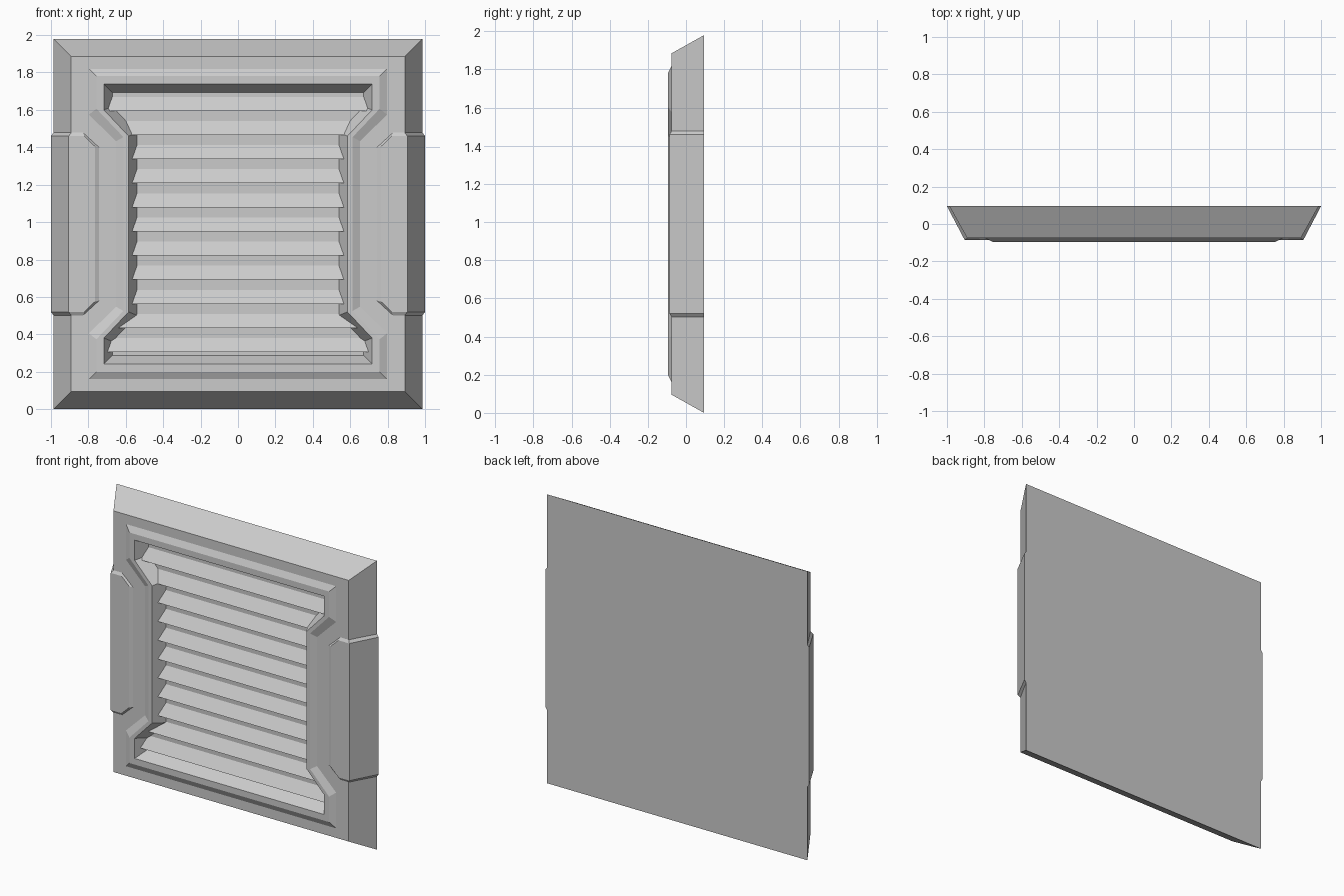
import bpy, bmesh

if "Cube" in bpy.data.objects:
    bpy.data.objects.remove(bpy.data.objects["Cube"])

CZ = 0.99          # mirror height of the panel
FACE, LIP, DEEP, BACK = -0.075, -0.095, -0.01, 0.095


def new_object(name, bm):
    bmesh.ops.recalc_face_normals(bm, faces=bm.faces)
    mesh = bpy.data.meshes.new(name)
    bm.to_mesh(mesh)
    bm.free()
    obj = bpy.data.objects.new(name, mesh)
    bpy.context.collection.objects.link(obj)
    return obj


def ring(y, quarter):
    """Mirror an upper-right run of (x, z) points into a closed ring."""
    right = quarter + [(x, 2 * CZ - z) for x, z in reversed(quarter)]
    full = right + [(-x, z) for x, z in reversed(right)]
    return [(x, y, z) for x, z in full]


def loft(name, rings):
    bm = bmesh.new()
    vr = [[bm.verts.new(p) for p in r] for r in rings]
    n = len(vr[0])
    for a, b in zip(vr, vr[1:]):
        for i in range(n):
            j = (i + 1) % n
            bm.faces.new((a[i], a[j], b[j], b[i]))
    bm.faces.new(vr[0])
    bm.faces.new(vr[-1])
    return new_object(name, bm)


# Panel: bevelled frame, raised lip and tapered opening as one loft
mouth = ring(LIP, [(0.717, 1.738), (0.717, 1.60), (0.585, 1.46)])
floor = ring(DEEP, [(0.672, 1.693), (0.672, 1.618), (0.54, 1.478)])
loft("vent_frame", [
    ring(BACK, [(0.987, 1.98), (0.987, 1.575), (0.987, 1.432)]),
    ring(FACE, [(0.892, 1.885), (0.892, 1.575), (0.892, 1.432)]),
    ring(FACE, [(0.797, 1.82), (0.797, 1.575), (0.652, 1.432)]),
    ring(LIP, [(0.757, 1.78), (0.757, 1.606), (0.613, 1.455)]),
    mouth,
    floor,
])

# Louver slats: wedges trimmed to the tapered opening
bm = bmesh.new()
for i in range(11):
    z = 0.305 + 0.129 * i
    profile = [(-0.06, z), (0.0, z), (0.0, z + 0.075), (DEEP, z + 0.075)]
    ends = [[bm.verts.new((x, y, h)) for y, h in profile] for x in (-0.8, 0.8)]
    for end in ends:
        bm.faces.new(end)
    for k in range(4):
        m = (k + 1) % 4
        bm.faces.new((ends[0][k], ends[0][m], ends[1][m], ends[1][k]))
slats = new_object("louver_slats", bm)

cutter = loft("opening_cutter", [mouth, floor])
cutter.hide_render = True
trim = slats.modifiers.new("trim", 'BOOLEAN')
trim.operation = 'INTERSECT'
trim.solver = 'EXACT'
trim.object = cutter
bpy.context.view_layer.objects.active = slats
bpy.ops.object.modifier_apply(modifier=trim.name)
bpy.data.objects.remove(cutter)


# Side clamps: thin bevelled plates folded round the frame edge
def clamp(name, s):
    base = [(0.987, BACK, 1.478), (0.892, FACE, 1.478), (0.828, FACE, 1.478), (0.743, FACE, 1.40)]
    top = [(1.0, BACK, 1.46), (0.905, -0.086, 1.46), (0.822, -0.086, 1.46), (0.765, -0.086, 1.405)]
    bm = bmesh.new()

    def outline(pts):
        pts = pts + [(x, y, 2 * CZ - z) for x, y, z in reversed(pts)]
        return [bm.verts.new((s * x, y, z)) for x, y, z in pts]

    b, t = outline(base), outline(top)
    for i in range(8):
        j = (i + 1) % 8
        bm.faces.new((b[i], b[j], t[j], t[i]))
    for v in (b, t):
        bm.faces.new((v[0], v[1], v[6], v[7]))
        bm.faces.new(v[1:7])
    new_object(name, bm)


clamp("clamp_right", 1)
clamp("clamp_left", -1)
